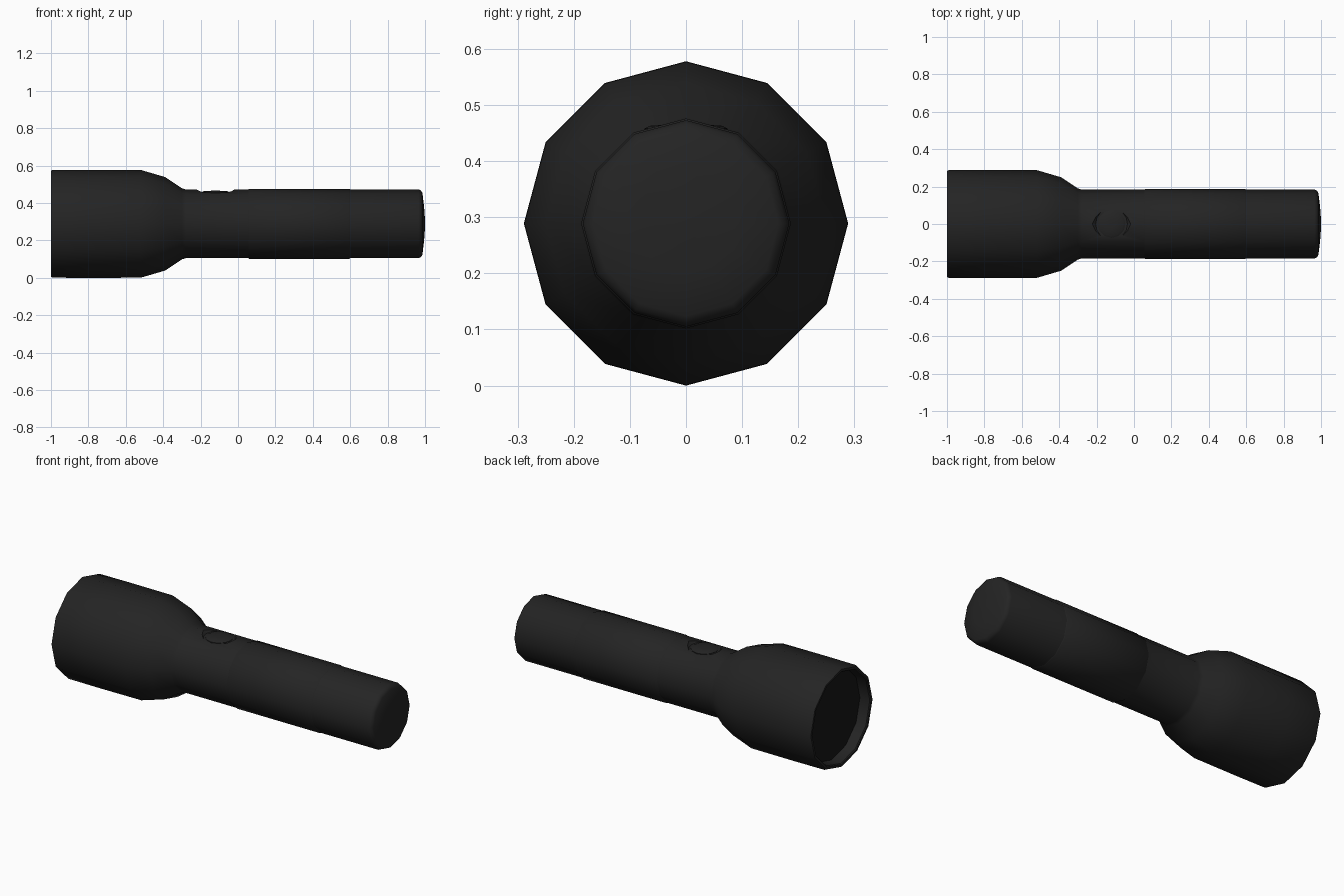
import bpy, bmesh, math

if "Cube" in bpy.data.objects:
    bpy.data.objects.remove(bpy.data.objects["Cube"])

SIDES, AXIS_Z = 12, 0.289


def material(name, v):
    m = bpy.data.materials.new(name)
    m.diffuse_color = (v, v, v, 1)
    m.use_nodes = True
    m.node_tree.nodes["Principled BSDF"].inputs["Base Color"].default_value = m.diffuse_color
    return m


black = material("matte black", 0.0175)
lens_black = material("dark lens", 0.008)


def finish(obj, angle=40):
    bpy.ops.object.select_all(action='DESELECT')
    bpy.context.view_layer.objects.active = obj
    obj.select_set(True)
    bpy.ops.object.shade_smooth_by_angle(angle=math.radians(angle))


def lathe(name, profile, mat, sides=SIDES, upright=False, origin=(0, 0, AXIS_Z)):
    """Revolve (position, radius) pairs about the x axis, or z if upright."""
    bm = bmesh.new()
    rings = []
    for p, r in profile:
        ring = []
        for i in range(sides):
            a = 2 * math.pi * i / sides
            c, s = r * math.cos(a), r * math.sin(a)
            co = (c, s, p) if upright else (p, c, s)
            ring.append(bm.verts.new([u + o for u, o in zip(co, origin)]))
        rings.append(ring)
    for a, b in zip(rings, rings[1:]):
        for i in range(sides):
            j = (i + 1) % sides
            bm.faces.new((a[i], a[j], b[j], b[i]))
    bm.faces.new(rings[0])
    bm.faces.new(rings[-1])
    bmesh.ops.recalc_face_normals(bm, faces=bm.faces)
    me = bpy.data.meshes.new(name)
    bm.to_mesh(me)
    bm.free()
    me.materials.append(mat)
    obj = bpy.data.objects.new(name, me)
    bpy.context.collection.objects.link(obj)
    return obj


# Head, neck and barrel with the recessed front opening
body = lathe("torch_body", [
    (-0.93, 0.262), (-0.995, 0.265), (-1.0, 0.27), (-1.0, 0.283), (-0.99, 0.288),
    (-0.80, 0.289), (-0.52, 0.288), (-0.39, 0.25), (-0.30, 0.19), (-0.28, 0.184),
    (0.05, 0.184), (0.965, 0.184), (0.978, 0.178), (0.986, 0.165),
    (0.995, 0.09), (1.0, 0.02)], black)

# Flat dish cut into the top ridge for the switch
cutter = lathe("switch_cutter", [(0.456, 0.085), (0.49, 0.12)], black,
               sides=16, upright=True, origin=(-0.12, 0, 0))
cutter.hide_render = True
cut = body.modifiers.new("switch_dish", 'BOOLEAN')
cut.operation, cut.object, cut.solver = 'DIFFERENCE', cutter, 'EXACT'
bpy.context.view_layer.objects.active = body
body.select_set(True)
bpy.ops.object.modifier_apply(modifier=cut.name)
bpy.data.objects.remove(cutter)
finish(body)

# Slightly raised grip sleeve
finish(lathe("grip_sleeve", [(0.055, 0.183), (0.06, 0.187), (0.595, 0.187), (0.60, 0.183)], black))

# Push button
finish(lathe("push_button", [(0.44, 0.074), (0.458, 0.074), (0.463, 0.065), (0.466, 0.02)],
             black, sides=12, upright=True, origin=(-0.12, 0, 0)))

# Lens at the bottom of the opening
finish(lathe("lens", [(-0.934, 0.262), (-0.929, 0.262)], lens_black))
